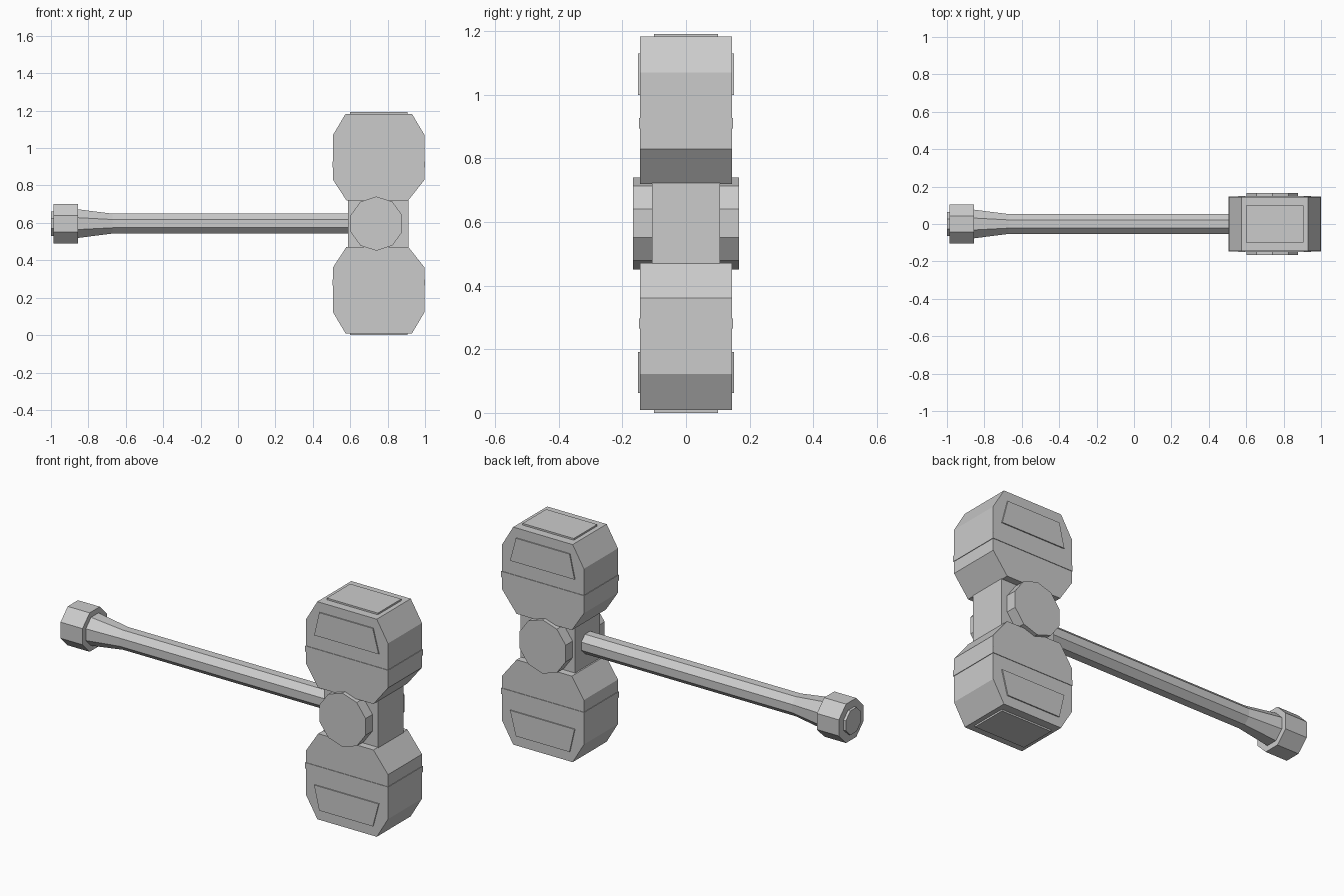
import bpy, math

if "Cube" in bpy.data.objects:
    bpy.data.objects.remove(bpy.data.objects["Cube"])

ZC = 0.596  # height of the handle axis and mirror plane of the head


def mesh(name, verts, faces):
    me = bpy.data.meshes.new(name)
    me.from_pydata(verts, [], faces)
    ob = bpy.data.objects.new(name, me)
    bpy.context.collection.objects.link(ob)
    return ob


def loft(name, rings):
    """Skin equal-length rings of points and close both ends."""
    n = len(rings[0])
    faces = [tuple(range(n))[::-1],
             tuple(range((len(rings) - 1) * n, len(rings) * n))]
    for r in range(len(rings) - 1):
        for i in range(n):
            j = (i + 1) % n
            faces.append((r * n + i, r * n + j, (r + 1) * n + j, (r + 1) * n + i))
    ob = mesh(name, [p for ring in rings for p in ring], faces)
    import bmesh
    bm = bmesh.new()
    bm.from_mesh(ob.data)
    bmesh.ops.recalc_face_normals(bm, faces=bm.faces)
    bm.to_mesh(ob.data)
    bm.free()
    return ob


def prism(name, profile, y0, y1):
    """Extrude an x-z profile along y."""
    return loft(name, [[(x, y, z) for x, z in profile] for y in (y0, y1)])


def box(name, x0, x1, y, z0, z1):
    return prism(name, [(x0, z0), (x1, z0), (x1, z1), (x0, z1)], -y, y)


# Profiles of the upper half of the head, flipped for the lower half
LOBE = [(0.58, 0.72), (0.91, 0.72), (0.997, 0.83), (0.997, 1.07),
        (0.93, 1.183), (0.575, 1.183), (0.508, 1.07), (0.508, 0.83)]
PANEL = [(0.56, 1.0), (0.945, 1.0), (0.91, 1.13), (0.59, 1.13)]

for side, s in (("upper", 1), ("lower", -1)):
    def fz(z):
        return ZC + s * (z - ZC)

    def flip(pts):
        return [(x, fz(z)) for x, z in pts]

    prism(side + "_head_block", flip(LOBE), -0.145, 0.145)
    # thin raised band round the block
    box(side + "_band", 0.505, 1.0, 0.148, fz(0.895), fz(0.927))
    # striking face plate
    box(side + "_face_plate", 0.60, 0.905, 0.10, fz(1.175), fz(1.192))
    # raised trapezoid panels, front and back
    for tag, d in (("front", -1), ("back", 1)):
        prism(f"{side}_{tag}_panel", flip(PANEL), d * 0.14, d * 0.151)

# Neck between the blocks
box("head_neck", 0.588, 0.912, 0.107, 0.46, 0.73)

# Ten-sided bosses on front and back of the neck
boss = [(0.74 + 0.145 * math.cos(math.radians(90 + 36 * i)),
         ZC + 0.145 * math.sin(math.radians(90 + 36 * i))) for i in range(10)]
for tag, d in (("front", -1), ("back", 1)):
    prism(tag + "_boss", boss, d * 0.104, d * 0.166)


def octagon(x, apothem):
    r = apothem / math.cos(math.pi / 8)
    return [(x, r * math.cos(math.pi / 8 + i * math.pi / 4),
             ZC + r * math.sin(math.pi / 8 + i * math.pi / 4)) for i in range(8)]


# Handle shaft with flared end, pommel and end cap
loft("handle", [octagon(-0.86, 0.077), octagon(-0.67, 0.053), octagon(0.60, 0.053)])
loft("pommel", [octagon(-0.986, 0.105), octagon(-0.855, 0.105)])
loft("pommel_cap", [octagon(-1.0, 0.065), octagon(-0.98, 0.065)])
